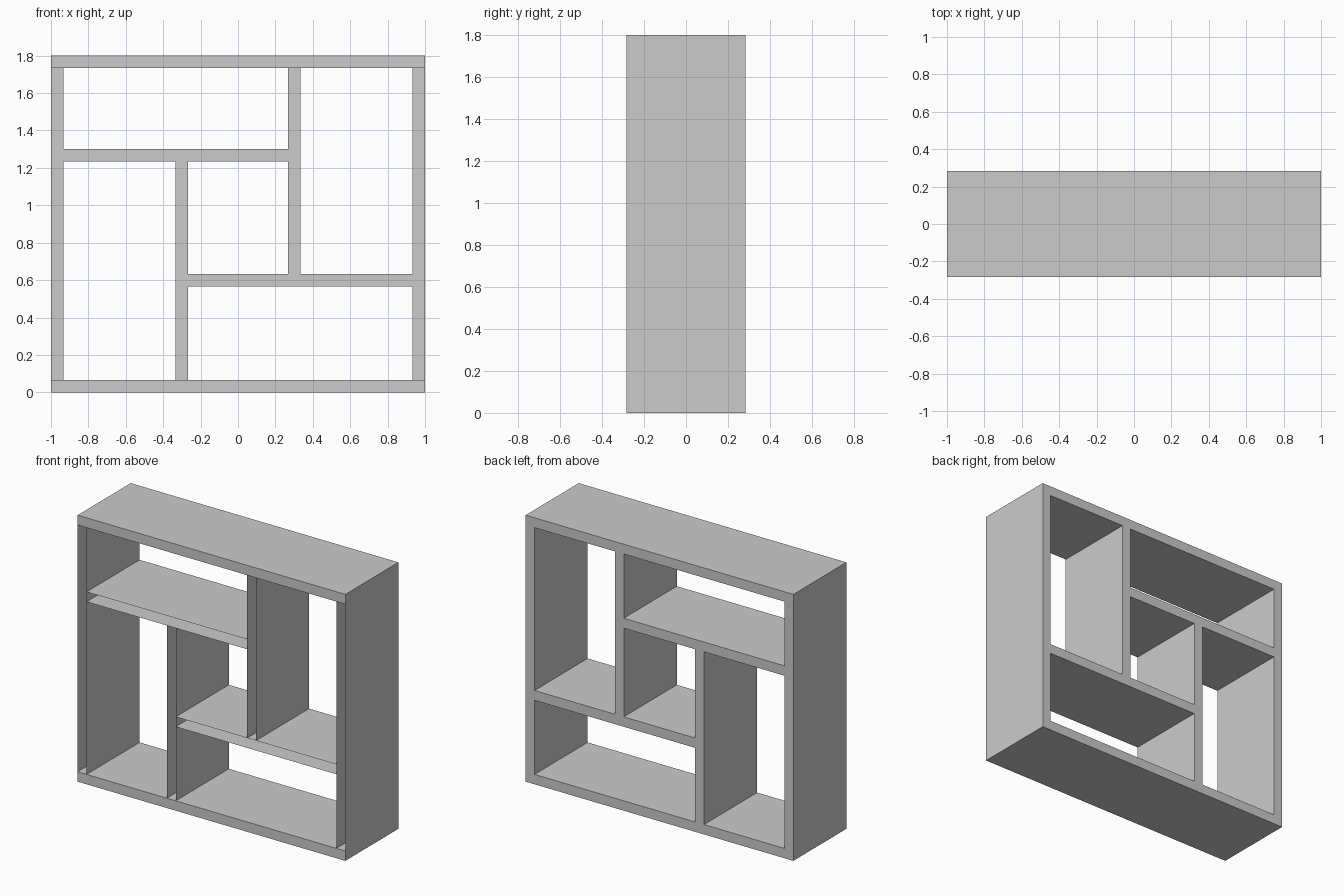
import bpy, bmesh

if "Cube" in bpy.data.objects:
    bpy.data.objects.remove(bpy.data.objects["Cube"])

T = 1 / 15          # board thickness
D = 0.283           # half depth
W, H = 1.0, 1.8     # half width, height


def board(name, x0, x1, z0, z1, open_front=False):
    """Box spanning the full depth, optionally hollow with no front face."""
    bm = bmesh.new()
    bmesh.ops.create_cube(bm, size=1)
    for v in bm.verts:
        v.co.x = x1 if v.co.x > 0 else x0
        v.co.y = D if v.co.y > 0 else -D
        v.co.z = z1 if v.co.z > 0 else z0
    bm.normal_update()
    if open_front:
        front = [f for f in bm.faces if f.normal.y < -0.5]
        bmesh.ops.delete(bm, geom=front, context='FACES_ONLY')
    mesh = bpy.data.meshes.new(name)
    bm.to_mesh(mesh)
    bm.free()
    ob = bpy.data.objects.new(name, mesh)
    bpy.context.collection.objects.link(ob)


# Top and bottom boards
board("bottom_board", -W, W, 0, T)
board("top_board", -W, W, H - T, H)

# Side panels, hollow and open at the front
board("left_side", -W, -W + T, T, H - T, True)
board("right_side", W - T, W, T, H - T, True)

# Pinwheel of shelves and dividers around the centre cell
a, b = 0.267, 0.333
low, high = 0.567, 1.233
board("upper_shelf", -W + T, a, high, high + T, True)
board("lower_shelf", -a, W - T, low, low + T, True)
board("left_divider", -b, -a, T, high, True)
board("right_divider", a, b, low + T, H - T, True)
